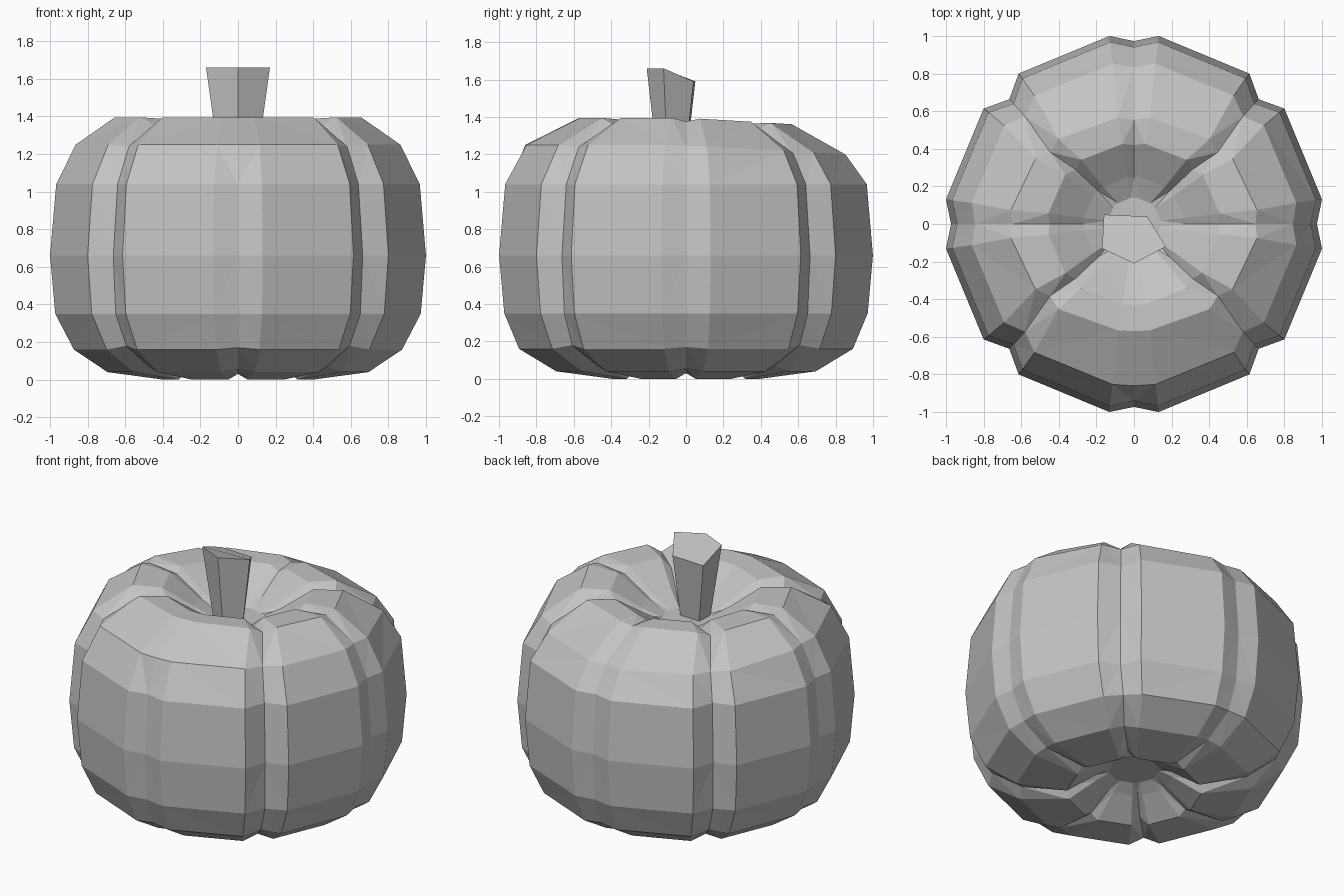
import bpy
import bmesh
from math import sin, cos, radians

old = bpy.data.objects.get("Cube")
if old:
    bpy.data.objects.remove(old)

# Single flat grey
grey = bpy.data.materials.new("plain grey")
grey.use_nodes = True
colour = (0.55, 0.55, 0.55, 1)
grey.diffuse_color = colour
grey.node_tree.nodes["Principled BSDF"].inputs["Base Color"].default_value = colour


def add_object(name, bm):
    bmesh.ops.recalc_face_normals(bm, faces=bm.faces)
    mesh = bpy.data.meshes.new(name)
    bm.to_mesh(mesh)
    bm.free()
    mesh.materials.append(grey)
    obj = bpy.data.objects.new(name, mesh)
    bpy.context.collection.objects.link(obj)
    return obj


def loft(bm, rings):
    # Skin neighbouring rings and cap both ends
    loops = [[bm.verts.new(p) for p in ring] for ring in rings]
    for a, b in zip(loops, loops[1:]):
        for i in range(len(a)):
            j = (i + 1) % len(a)
            bm.faces.new((a[i], a[j], b[j], b[i]))
    bm.faces.new(loops[0])
    bm.faces.new(loops[-1])


# Ribbed body: height, x radius, y radius, groove inset, groove drop
PROFILE = [
    (0.15, 0.15, 0.15, 0, 0),
    (0.11, 0.23, 0.23, 0, 0.02),
    (0.0, 0.4, 0.4, 0, 0.06),
    (0.04, 0.7, 0.7, 0.03, 0.03),
    (0.16, 0.88, 0.9, 0.04, 0.02),
    (0.35, 0.98, 0.98, 0.06, 0),
    (0.66, 1.008, 1.008, 0.07, 0),
    (1.04, 0.975, 0.975, 0.07, 0),
    (1.25, 0.87, 0.86, 0.05, -0.01),
    (1.395, 0.66, 0.57, 0.03, -0.04),
    (1.385, 0.46, 0.43, 0.02, -0.06),
    (1.26, 0.27, 0.25, 0, -0.03),
    (1.19, 0.14, 0.14, 0, 0),
]

rings = []
for z, rx, ry, inset, drop in PROFILE:
    ring = []
    for rib in range(8):
        # Diagonal grooves are deep, the others shallow
        depth = 1.0 if rib % 2 else 0.5
        if rib == 6 and z > 1.2:
            depth = 0
        for offset in (-7.5, 0, 7.5):
            angle = radians(45 * rib + offset)
            g = depth if offset == 0 else 0
            x = (rx - g * inset) * cos(angle)
            y = (ry - g * inset) * sin(angle)
            sag = 0.06 * max(0, y) if z > 1.2 else 0
            ring.append((x, y, z + g * drop - sag))
    rings.append(ring)

bm = bmesh.new()
loft(bm, rings)
bmesh.ops.triangulate(bm, faces=[f for f in bm.faces if len(f.verts) == 4])
add_object("body", bm)

# Five-sided stem, flared to a slanted top
TOP = [(-0.16, 0.05), (0.07, 0.04), (0.17, -0.12), (0, -0.21), (-0.17, -0.13)]
base = [(x * 0.58, -0.07 + (y + 0.07) * 0.58, 1.15) for x, y in TOP]
top = [(x, y, 1.59 if y > 0 else 1.66) for x, y in TOP]
bm = bmesh.new()
loft(bm, [base, top])
add_object("stem", bm)
